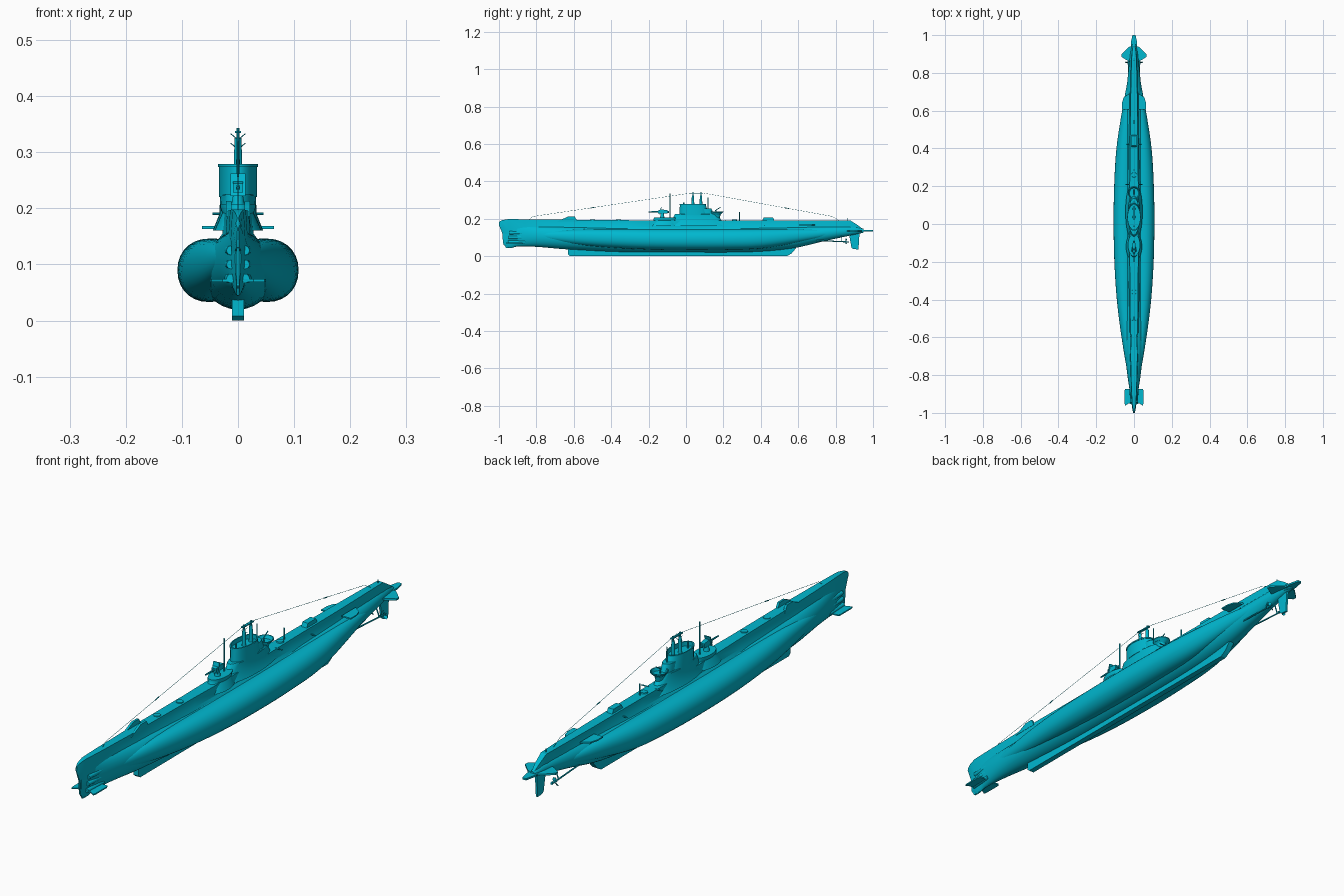
import bpy, bmesh, math
from mathutils import Vector

paint = bpy.data.materials.new("cyan_paint")
paint.diffuse_color = (0.0, 0.48, 0.63, 1)


def finish(name, bm, mirror=False, angle=30):
    bmesh.ops.recalc_face_normals(bm, faces=bm.faces)
    me = bpy.data.meshes.new(name)
    bm.to_mesh(me)
    bm.free()
    me.materials.append(paint)
    ob = bpy.data.objects.new(name, me)
    bpy.context.collection.objects.link(ob)
    if mirror:
        ob.modifiers.new("Mirror", "MIRROR")
    bpy.ops.object.select_all(action="DESELECT")
    ob.select_set(True)
    bpy.context.view_layer.objects.active = ob
    bpy.ops.object.shade_smooth_by_angle(angle=math.radians(angle))
    return ob


def skin(name, rings, mirror=False, angle=30):
    bm = bmesh.new()
    vs = [[bm.verts.new(p) for p in r] for r in rings]
    n = len(vs[0])
    for a, b in zip(vs, vs[1:]):
        for i in range(n):
            j = (i + 1) % n
            bm.faces.new((a[i], a[j], b[j], b[i]))
    bm.faces.new(vs[0])
    bm.faces.new(vs[-1])
    return finish(name, bm, mirror, angle)


def smooth_stations(st, steps):
    # Hermite interpolation over uneven station spacing
    def slope(i, k):
        a, b = st[max(i - 1, 0)], st[min(i + 1, len(st) - 1)]
        return (b[k] - a[k]) / (b[0] - a[0])
    out = []
    for i in range(len(st) - 1):
        p, q = st[i], st[i + 1]
        h = q[0] - p[0]
        for s in range(steps):
            t = s / steps
            row = [p[0] + h * t]
            for k in range(1, len(p)):
                row.append((2*t**3 - 3*t*t + 1) * p[k] + (t**3 - 2*t*t + t) * h * slope(i, k)
                           + (3*t*t - 2*t**3) * q[k] + (t**3 - t*t) * h * slope(i + 1, k))
            out.append(row)
    return out + [list(st[-1])]


def oval_loft(name, st, mirror=False, n=28, steps=4, power=2.0):
    # station: y, x centre, half width, bottom z, top z
    rings = []
    for y, cx, w, z0, z1 in smooth_stations(st, steps):
        ring = []
        for i in range(n):
            a = math.tau * i / n
            c, s = math.cos(a), math.sin(a)
            ring.append((cx + w * math.copysign(abs(c) ** (2 / power), c), y,
                         (z0 + z1) / 2 + (z1 - z0) / 2 * math.copysign(abs(s) ** (2 / power), s)))
        rings.append(ring)
    return skin(name, rings, mirror)


def plan_loft(name, levels, n=32):
    # level: z, half width, y front, y back
    return skin(name, [[(w * math.cos(math.tau * i / n),
                         (a + b) / 2 + (b - a) / 2 * math.sin(math.tau * i / n), z)
                        for i in range(n)] for z, w, a, b in levels])


def prism(name, pts, axis, a, b, mirror=False):
    # outline in (y,z) extruded along x, or in (x,y) extruded along z
    f = (lambda p, d: (d, *p)) if axis == "x" else (lambda p, d: (*p, d))
    return skin(name, [[f(p, a) for p in pts], [f(p, b) for p in pts]], mirror)


def rod(name, p, q, r, r2=None, n=10, mirror=False):
    p, q = Vector(p), Vector(q)
    rot = (q - p).to_track_quat("Z", "Y")
    rings = [[c + rot @ Vector((rr * math.cos(math.tau * i / n), rr * math.sin(math.tau * i / n), 0))
              for i in range(n)] for c, rr in ((p, r), (q, r if r2 is None else r2))]
    return skin(name, rings, mirror)


# Central pressure hull with rounded bow
oval_loft("pressure_hull", [
    (-0.975, 0, 0.005, 0.06, 0.16), (-0.945, 0, 0.012, 0.043, 0.168), (-0.90, 0, 0.02, 0.052, 0.168),
    (-0.80, 0, 0.035, 0.05, 0.165), (-0.63, 0, 0.053, 0.036, 0.16), (-0.35, 0, 0.064, 0.022, 0.155),
    (0, 0, 0.066, 0.02, 0.155), (0.35, 0, 0.064, 0.022, 0.155), (0.56, 0, 0.055, 0.04, 0.158),
    (0.75, 0, 0.036, 0.083, 0.162), (0.90, 0, 0.02, 0.115, 0.16), (0.95, 0, 0.010, 0.126, 0.146)])

# Bulging saddle tanks on both sides
oval_loft("saddle_tank", [
    (-0.84, 0.016, 0.010, 0.10, 0.125), (-0.6, 0.034, 0.032, 0.064, 0.142), (-0.4, 0.046, 0.045, 0.046, 0.146),
    (-0.2, 0.050, 0.054, 0.036, 0.146), (0, 0.051, 0.057, 0.033, 0.146), (0.2, 0.050, 0.055, 0.034, 0.146),
    (0.4, 0.045, 0.048, 0.041, 0.146), (0.6, 0.032, 0.031, 0.073, 0.145), (0.78, 0.016, 0.014, 0.11, 0.14)],
    mirror=True, power=2.15)

# Narrow deck casing: y, base half width, top half width, base z, top z
casing = [(-1.0, 0.001, 0.001, 0.165, 0.183), (-0.985, 0.003, 0.005, 0.13, 0.192),
          (-0.95, 0.010, 0.010, 0.11, 0.198), (-0.86, 0.022, 0.014, 0.12, 0.197), (-0.65, 0.036, 0.019, 0.125, 0.195),
          (-0.3, 0.044, 0.021, 0.13, 0.192), (-0.1, 0.046, 0.025, 0.13, 0.191), (0.1, 0.046, 0.025, 0.13, 0.191),
          (0.3, 0.044, 0.021, 0.13, 0.191), (0.6, 0.035, 0.019, 0.13, 0.191), (0.8, 0.022, 0.015, 0.13, 0.191),
          (0.88, 0.016, 0.012, 0.128, 0.19), (0.92, 0.013, 0.009, 0.126, 0.165), (0.945, 0.008, 0.005, 0.125, 0.145)]
skin("deck_casing", [[(-b, y, z0), (-t - 0.003, y, z0 + 0.4 * (z1 - z0)), (-t, y, z1),
                      (t, y, z1), (t + 0.003, y, z0 + 0.4 * (z1 - z0)), (b, y, z0)]
                     for y, b, t, z0, z1 in casing])

# Stem plate and ballast keel
prism("stem", [(-1, 0.175), (-0.985, 0.15), (-0.978, 0.07), (-0.962, 0.045), (-0.93, 0.045),
               (-0.9, 0.07), (-0.9, 0.18), (-0.99, 0.187)], "x", -0.003, 0.003)
prism("keel", [(-0.63, 0.008), (-0.62, 0), (0.54, 0), (0.565, 0.015), (0.59, 0.045), (-0.63, 0.042)],
      "x", -0.011, 0.011)

# Bow torpedo tubes
for k, z in enumerate((0.075, 0.1, 0.125)):
    rod(f"torpedo_tube_{k + 1}", (0.012, -0.952 + 0.004 * k, z), (0.016, -0.86, z), 0.0085, n=14, mirror=True)

# Bow planes, stern planes, after side plates
prism("bow_plane", [(0.008, -0.955), (0.028, -0.95), (0.047, -0.962), (0.05, -0.95), (0.05, -0.88),
                    (0.046, -0.873), (0.012, -0.873)], "z", 0.069, 0.074, True)
prism("stern_plane", [(0.005, 0.85), (0.04, 0.868), (0.066, 0.885), (0.066, 0.9), (0.03, 0.935),
                      (0.008, 0.945)], "z", 0.131, 0.138, True)
prism("after_side_plate", [(0.025, 0.605), (0.064, 0.605), (0.064, 0.64), (0.055, 0.67), (0.025, 0.69)],
      "z", 0.163, 0.168, True)

# Tail fin and rudder
prism("tail_plate", [(-0.016, 0.93), (0.016, 0.93), (0.017, 0.96), (0.008, 1), (-0.008, 1), (-0.017, 0.96)],
      "z", 0.132, 0.139)
prism("rudder", [(0.872, 0.115), (0.885, 0.045), (0.895, 0.038), (0.922, 0.036), (0.928, 0.128), (0.87, 0.128)],
      "x", -0.004, 0.004)

# Propeller shafts, struts and blades
rod("propeller_shaft", (0.026, 0.62, 0.088), (0.03, 0.865, 0.076), 0.003, mirror=True)
rod("shaft_strut", (0.03, 0.83, 0.077), (0.014, 0.83, 0.12), 0.0025, mirror=True)
rod("propeller_hub", (0.03, 0.845, 0.077), (0.03, 0.872, 0.076), 0.005, 0.002, mirror=True)
for k in range(3):
    a = math.tau * k / 3 + math.pi / 2
    u, v = Vector((math.cos(a), 0, math.sin(a))), Vector((-math.sin(a), 0.6, math.cos(a)))
    c = Vector((0.03, 0.855, 0.076))
    outline = [c + u * r + v * s for r, s in ((0.003, -0.002), (0.012, -0.006), (0.019, -0.003),
                                              (0.019, 0.003), (0.012, 0.006), (0.003, 0.002))]
    skin(f"propeller_blade_{k + 1}", [outline, [p + Vector((0, 0.0015, 0)) for p in outline]], True)

# Conning tower with stepped top, rim and after platform
plan_loft("tower_base", [(0.16, 0.045, -0.1, 0.23), (0.19, 0.033, -0.075, 0.19),
                         (0.223, 0.032, -0.06, 0.17), (0.225, 0.030, -0.058, 0.168)])
plan_loft("tower_upper", [(0.22, 0.034, -0.035, 0.125), (0.274, 0.034, -0.033, 0.105),
                          (0.274, 0.036, -0.036, 0.108), (0.279, 0.036, -0.036, 0.108),
                          (0.279, 0.032, -0.03, 0.102), (0.262, 0.032, -0.03, 0.102)])
plan_loft("tower_after_step", [(0.19, 0.022, 0.06, 0.165), (0.255, 0.022, 0.06, 0.135)])
plan_loft("after_gun_platform", [(0.2, 0.012, 0.145, 0.18), (0.222, 0.018, 0.135, 0.185), (0.236, 0.032, 0.13, 0.2),
                                 (0.24, 0.032, 0.13, 0.2), (0.24, 0.029, 0.134, 0.196), (0.228, 0.025, 0.138, 0.19)])
rod("after_gun", (0, 0.155, 0.243), (0, 0.185, 0.262), 0.002)
rod("after_gun_post", (0, 0.16, 0.225), (0, 0.16, 0.247), 0.003)

# Periscope standards, cap and masts
for k, y in enumerate((0.037, 0.08)):
    rod(f"periscope_standard_{k + 1}", (0, y, 0.25), (0, y, 0.325), 0.0085, 0.006, n=14)
    rod(f"periscope_{k + 1}", (0, y, 0.32), (0, y, 0.343), 0.003)
prism("standard_cap", [(0.025, 0.334), (0.092, 0.334), (0.092, 0.338), (0.025, 0.338)], "x", -0.005, 0.005)
for k, z in enumerate((0.305, 0.322)):
    rod(f"aerial_arm_{k + 1}", (0, 0.04, z), (0.013, 0.04, z + 0.011), 0.001, n=6, mirror=True)
for name, x, y, z0, z1, r in (("forward_mast", 0, -0.086, 0.2, 0.336, 0.0025), ("after_mast", 0, 0.118, 0.22, 0.315, 0.002),
                              ("compass_post", 0, -0.012, 0.26, 0.287, 0.004),
                              ("deck_post", 0, 0.285, 0.185, 0.235, 0.003), ("stern_post", 0, 0.865, 0.185, 0.203, 0.002)):
    rod(name, (x, y, z0), (x, y, z1), r)

# Deck gun on its raised platform
plan_loft("gun_platform", [(0.16, 0.042, -0.2, -0.04), (0.192, 0.028, -0.175, -0.05),
                           (0.203, 0.032, -0.172, -0.05), (0.208, 0.032, -0.172, -0.05)])
rod("gun_pedestal", (0, -0.127, 0.205), (0, -0.127, 0.235), 0.012, 0.007, n=14)
rod("gun_barrel", (0, -0.09, 0.237), (0, -0.2, 0.237), 0.0055, 0.003)
prism("gun_cradle", [(-0.15, 0.228), (-0.1, 0.228), (-0.1, 0.246), (-0.13, 0.25), (-0.15, 0.244)], "x", -0.009, 0.009)
prism("gun_shield", [(-0.146, 0.222), (-0.142, 0.222), (-0.13, 0.262), (-0.134, 0.262)], "x", -0.013, 0.013)

# Humped deck fairings, low hatches and side rods
prism("forward_hump", [(-0.69, 0.185), (-0.65, 0.203), (-0.63, 0.213), (-0.595, 0.213), (-0.58, 0.185)],
      "x", 0.012, 0.021, True)
prism("after_hump", [(0.405, 0.185), (0.415, 0.207), (0.465, 0.207), (0.475, 0.185)], "x", -0.012, 0.012)
for k, y in enumerate((-0.5, -0.36, 0.26)):
    rod(f"deck_hatch_{k + 1}", (0, y, 0.185), (0, y, 0.196), 0.015, 0.013, n=16)
for k, (y, w, z) in enumerate(((0.21, 0.045, 0.19), (0.42, 0.04, 0.165))):
    rod(f"side_boom_{k + 1}", (0.015, y, z), (w, y, z), 0.0025, mirror=True)

# Aerial wires from bow to standards to stern
wire = [(-0.84, 0.195), (-0.82, 0.212), (0.03, 0.338), (0.09, 0.338), (0.78, 0.213), (0.82, 0.19)]
for k, (a, b) in enumerate(zip(wire, wire[1:])):
    rod(f"aerial_wire_{k + 1}", (0, *a), (0, *b), 0.0007, n=5)
for y, z in ((-0.5, 0.2594), (0.54, 0.2565)):
    rod("wire_insulator", (0, y - 0.01, z - math.copysign(0.0018, -y)), (0, y + 0.01, z + math.copysign(0.0018, -y)), 0.002, n=8)
